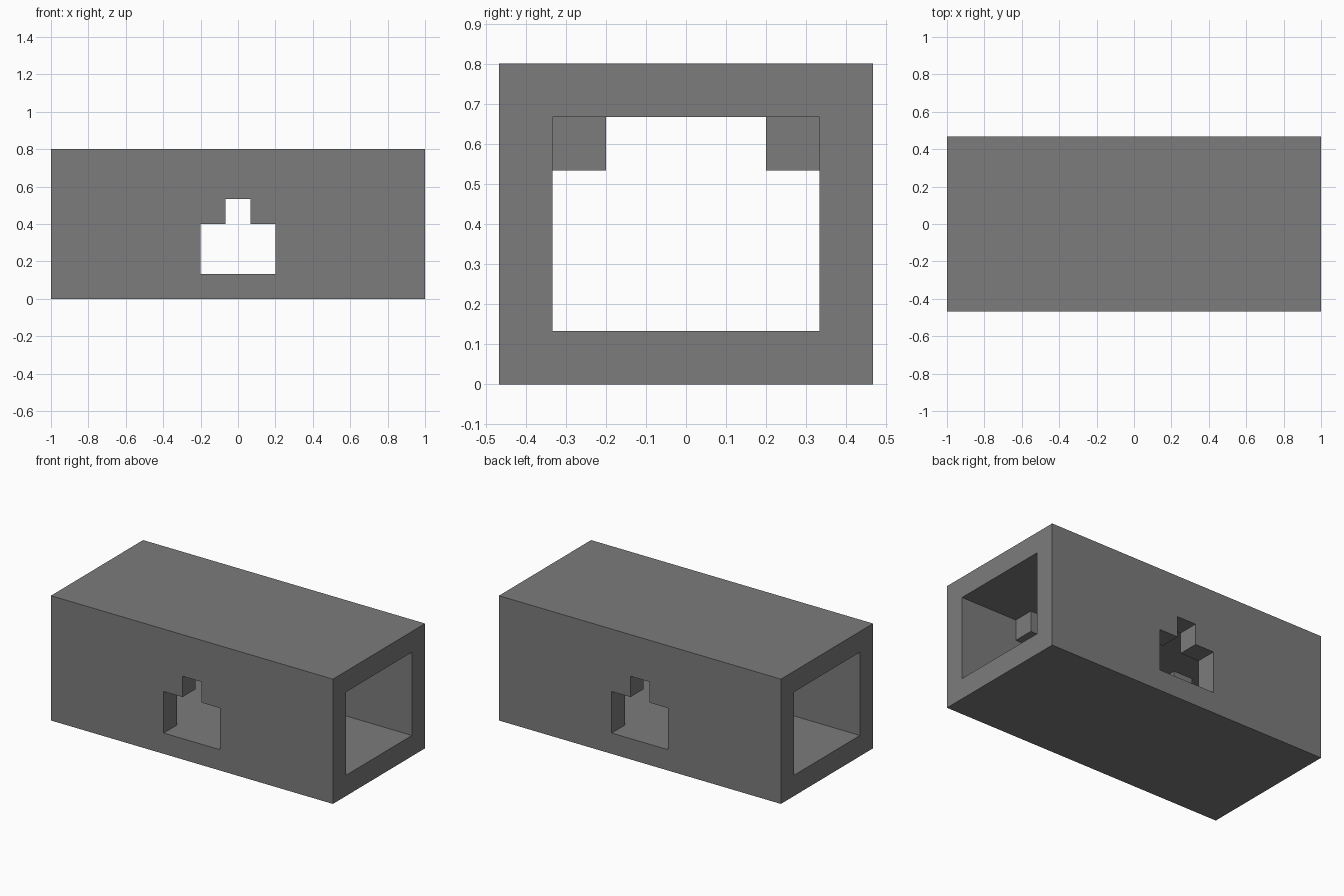
import bpy, bmesh
from mathutils import Vector

if "Cube" in bpy.data.objects:
    bpy.data.objects.remove(bpy.data.objects["Cube"], do_unlink=True)

U = 2 / 15  # wall thickness, the module of the whole model

grey = bpy.data.materials.new("plain_grey")
grey.use_nodes = True
colour = (0.2, 0.2, 0.2, 1)
grey.diffuse_color = colour
grey.node_tree.nodes["Principled BSDF"].inputs["Base Color"].default_value = colour


def prism(name, outline, sweep):
    """Extrude a closed outline (in modules) along the sweep vector."""
    bm = bmesh.new()
    face = bm.faces.new([bm.verts.new(Vector(p) * U) for p in outline])
    grown = bmesh.ops.extrude_face_region(bm, geom=[face])["geom"]
    verts = [v for v in grown if isinstance(v, bmesh.types.BMVert)]
    bmesh.ops.translate(bm, verts=verts, vec=Vector(sweep) * U)
    bmesh.ops.recalc_face_normals(bm, faces=bm.faces)
    mesh = bpy.data.meshes.new(name)
    bm.to_mesh(mesh)
    bm.free()
    mesh.materials.append(grey)
    obj = bpy.data.objects.new(name, mesh)
    bpy.context.collection.objects.link(obj)
    return obj


def box(name, x, y, z):
    """Box from three (low, high) ranges in modules."""
    outline = [(x[0], y[0], z[0]), (x[0], y[1], z[0]),
               (x[0], y[1], z[1]), (x[0], y[0], z[1])]
    return prism(name, outline, (x[1] - x[0], 0, 0))


def cut(target, cutter):
    """Subtract the cutter, then discard it."""
    cutter.hide_render = True
    mod = target.modifiers.new("cut", "BOOLEAN")
    mod.operation, mod.solver, mod.object = "DIFFERENCE", "EXACT", cutter
    bpy.context.view_layer.objects.active = target
    bpy.ops.object.modifier_apply(modifier=mod.name)
    bpy.data.objects.remove(cutter, do_unlink=True)


# Outer shell with a tunnel open at both ends
shell = box("tunnel_shell", (-7.5, 7.5), (-3.5, 3.5), (0, 6))
cut(shell, box("tunnel_cutter", (-9, 9), (-2.5, 2.5), (1, 5)))

# Stepped doorway through the front and back walls
half = [(1.5, 1), (1.5, 3), (0.5, 3), (0.5, 4)]
door = half + [(-x, z) for x, z in reversed(half)]
cut(shell, prism("doorway_cutter", [(x, -5, z) for x, z in door], (0, 10, 0)))

# Small blocks in the upper corners of the tunnel
for sx, end in ((1, "left"), (-1, "right")):
    for sy, side in ((-1, "front"), (1, "back")):
        box(f"ceiling_block_{side}_{end}",
            sorted((3.5 * sx, 4.5 * sx)), sorted((1.5 * sy, 2.5 * sy)), (4, 5))
